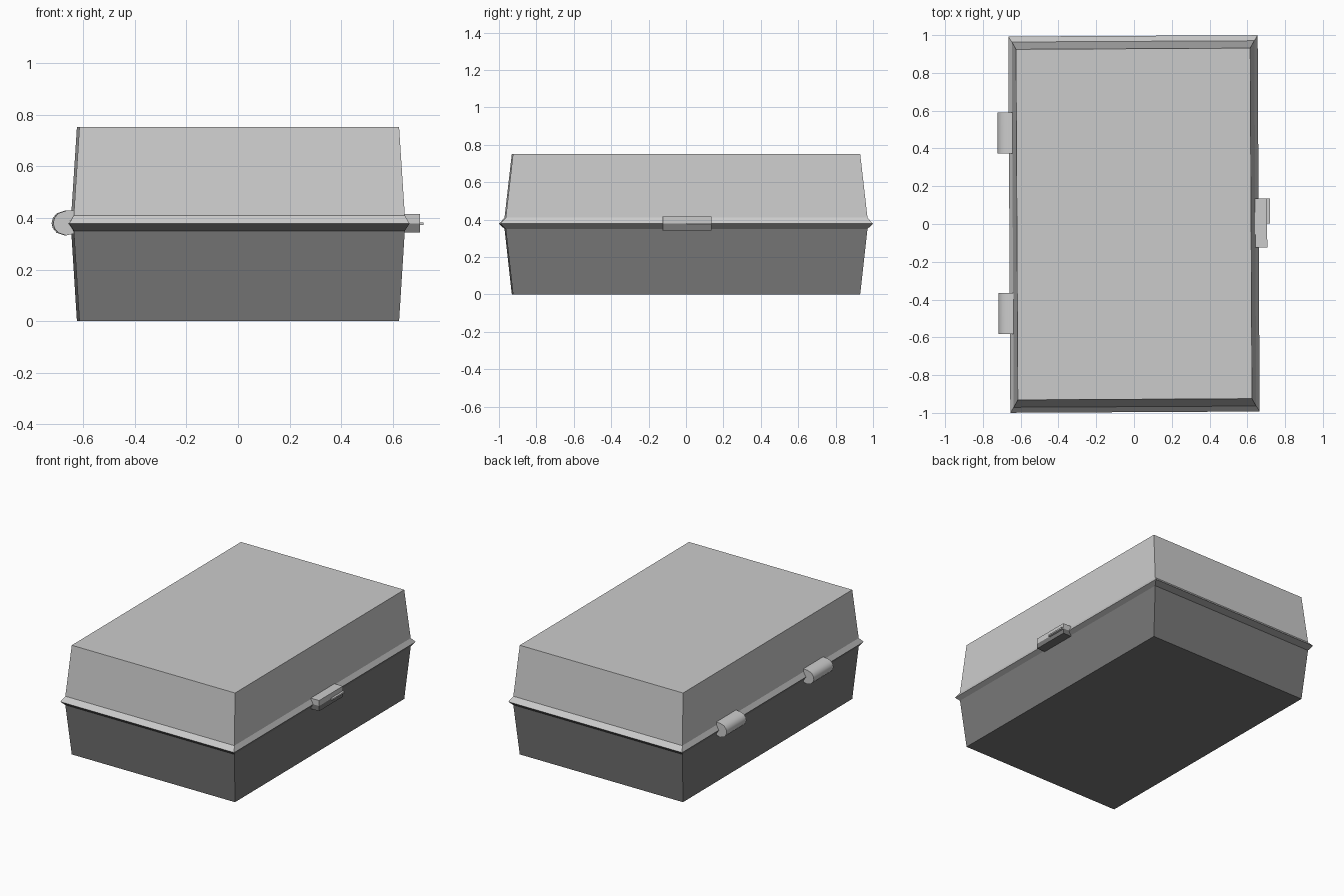
import bpy, bmesh, math
from mathutils import Matrix

if "Cube" in bpy.data.objects:
    bpy.data.objects.remove(bpy.data.objects["Cube"])

def material(name, v):
    m = bpy.data.materials.new(name)
    m.diffuse_color = (v, v, v, 1)
    m.use_nodes = True
    m.node_tree.nodes["Principled BSDF"].inputs["Base Color"].default_value = m.diffuse_color
    return m

LIGHT = material("light_grey", 0.60)
DARK = material("dark_grey", 0.19)
SKEW = Matrix.Rotation(math.radians(0.3), 4, 'Z')  # whole box sits slightly turned

def finish(name, bm, mat):
    bmesh.ops.recalc_face_normals(bm, faces=bm.faces)
    bm.transform(SKEW)
    me = bpy.data.meshes.new(name)
    bm.to_mesh(me)
    bm.free()
    me.materials.append(mat)
    ob = bpy.data.objects.new(name, me)
    bpy.context.collection.objects.link(ob)
    return ob

def shell(name, rings, mat):
    """Stack of rectangles (half x, half y, z), capped at both ends."""
    bm = bmesh.new()
    loops = [[bm.verts.new((sx * x, sy * y, z)) for sx, sy in
              ((-1, -1), (1, -1), (1, 1), (-1, 1))] for x, y, z in rings]
    for a, b in zip(loops, loops[1:]):
        for i in range(4):
            j = (i + 1) % 4
            bm.faces.new((a[i], a[j], b[j], b[i]))
    bm.faces.new(loops[0])
    bm.faces.new(loops[-1])
    return finish(name, bm, mat)

def extrude_y(name, profile, y0, y1, mat):
    """Extrude an x/z profile along y."""
    bm = bmesh.new()
    f = bm.faces.new([bm.verts.new((x, y0, z)) for x, z in profile])
    r = bmesh.ops.extrude_face_region(bm, geom=[f])
    vs = [g for g in r["geom"] if isinstance(g, bmesh.types.BMVert)]
    bmesh.ops.translate(bm, verts=vs, vec=(0, y1 - y0, 0))
    return finish(name, bm, mat)

def box(name, x0, x1, y0, y1, z0, z1, mat):
    return extrude_y(name, [(x0, z0), (x1, z0), (x1, z1), (x0, z1)], y0, y1, mat)

# tapered base and lid meeting at a flared rim
shell("base", [(0.62, 0.928, 0), (0.642, 0.967, 0.35), (0.66, 0.996, 0.378)], DARK)
shell("lid", [(0.66, 0.996, 0.378), (0.642, 0.967, 0.41), (0.62, 0.928, 0.752)], LIGHT)

# two rounded hinges on the left side
hinge = [(-0.635, 0.43), (-0.67, 0.428), (-0.70, 0.418), (-0.715, 0.40), (-0.72, 0.38),
         (-0.715, 0.36), (-0.70, 0.342), (-0.67, 0.332), (-0.635, 0.34)]
for name, yc in (("hinge_back", 0.485), ("hinge_front", -0.47)):
    ob = extrude_y(name, hinge, yc - 0.108, yc + 0.108, LIGHT)
    bpy.context.view_layer.objects.active = ob
    ob.select_set(True)
    bpy.ops.object.shade_smooth_by_angle(angle=math.radians(40))
    ob.select_set(False)

# two-part clasp on the right side with a small thumb tab
box("clasp_upper", 0.635, 0.705, -0.128, 0.132, 0.378, 0.416, LIGHT)
box("clasp_lower", 0.635, 0.705, -0.128, 0.132, 0.343, 0.378, DARK)
box("clasp_tab", 0.70, 0.72, 0.0, 0.132, 0.373, 0.383, LIGHT)
